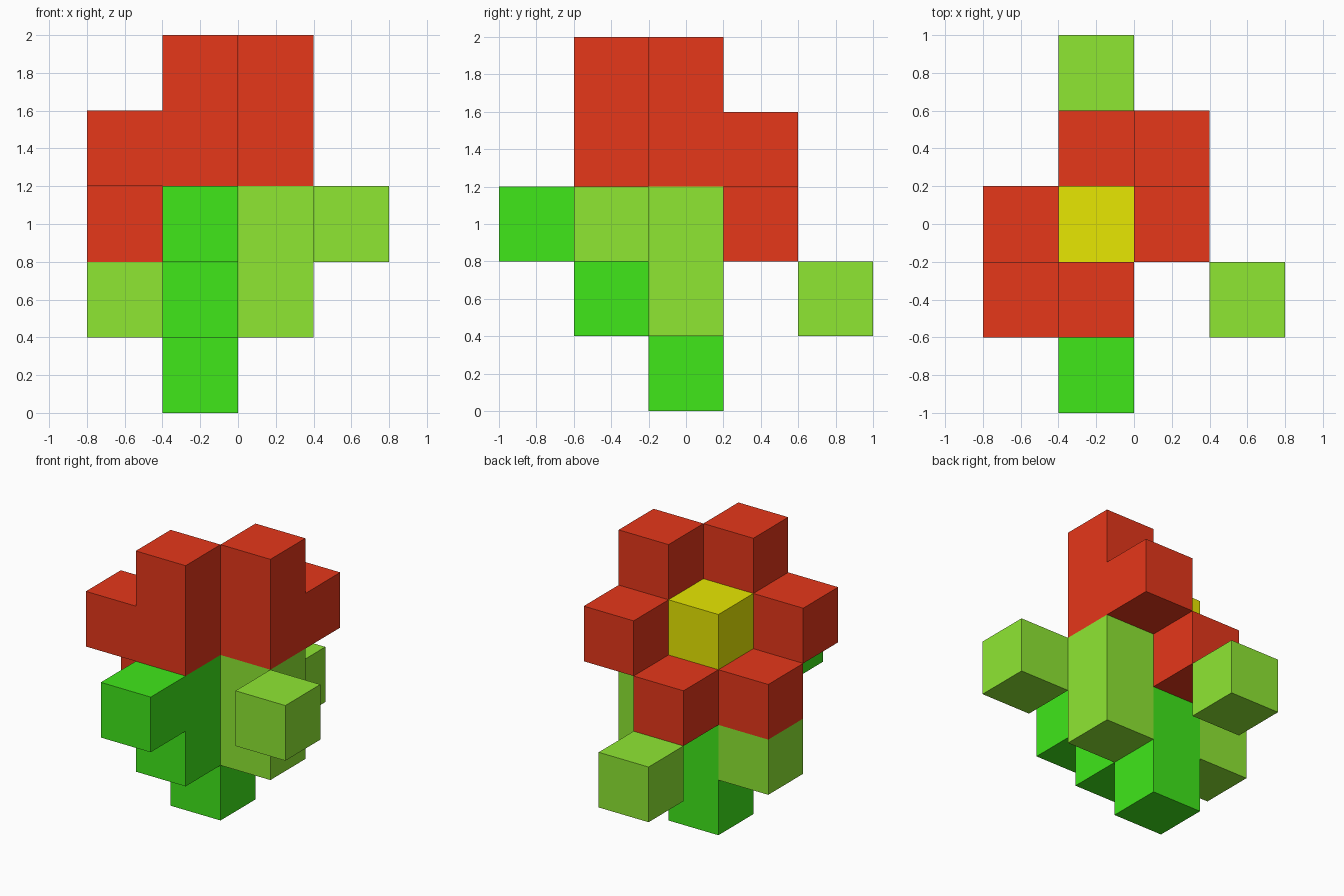
import bpy
import bmesh
from mathutils import Vector

if "Cube" in bpy.data.objects:
    bpy.data.objects.remove(bpy.data.objects["Cube"])

S = 0.4                              # edge of one block
ORIGIN = Vector((-0.8, -1.0, 0.0))   # corner of block (0, 0, 0)


def srgb(r, g, b):
    lin = [c / 12.92 if c <= 0.04045 else ((c + 0.055) / 1.055) ** 2.4
           for c in (r / 255, g / 255, b / 255)]
    return (*lin, 1.0)


# the flower faces back-left-up: six petals ring the centre block
CENTRE = (1, 2, 3)
RING = [(1, 1, 0), (-1, -1, 0), (1, 0, 1), (-1, 0, -1), (0, -1, 1), (0, 1, -1)]
petals = [tuple(c + o for c, o in zip(CENTRE, off)) for off in RING]
petals += [(1, 1, 3), (2, 2, 3)]     # backs of the two upper petals

PARTS = {
    "flower_centre": ([CENTRE], "yellow", srgb(232, 232, 2)),
    "petals": (petals, "red", srgb(230, 55, 26)),
    "stem": ([(1, 2, 0), (1, 2, 1), (1, 2, 2), (1, 1, 1), (1, 1, 2), (1, 0, 2)],
             "green", srgb(64, 232, 26)),
    "leaves": ([(2, 2, 1), (2, 2, 2), (3, 1, 2), (0, 2, 1), (1, 4, 1)],
               "light green", srgb(143, 232, 51)),
}
filled = {cell for cells, _, _ in PARTS.values() for cell in cells}


def block_part(name, cells, colour_name, colour):
    """Join blocks into one outer skin, leaving out faces between blocks."""
    bm = bmesh.new()
    for cell in cells:
        centre = ORIGIN + (Vector(cell) + Vector((0.5, 0.5, 0.5))) * S
        for axis in range(3):
            for sign in (-1, 1):
                near = list(cell)
                near[axis] += sign
                if tuple(near) in filled:
                    continue
                n, u, v = Vector(), Vector(), Vector()
                n[axis] = sign
                u[(axis + 1) % 3] = 1
                v[(axis + 2) % 3] = sign
                bm.faces.new([bm.verts.new(centre + (n + u * a + v * b) * S / 2)
                              for a, b in ((-1, -1), (1, -1), (1, 1), (-1, 1))])
    bmesh.ops.remove_doubles(bm, verts=bm.verts[:], dist=0.001)
    mesh = bpy.data.meshes.new(name)
    bm.to_mesh(mesh)
    bm.free()
    mat = bpy.data.materials.new(colour_name)
    mat.diffuse_color = colour
    mat.use_nodes = True
    mat.node_tree.nodes["Principled BSDF"].inputs["Base Color"].default_value = mat.diffuse_color
    mesh.materials.append(mat)
    bpy.context.collection.objects.link(bpy.data.objects.new(name, mesh))


for part, spec in PARTS.items():
    block_part(part, *spec)
